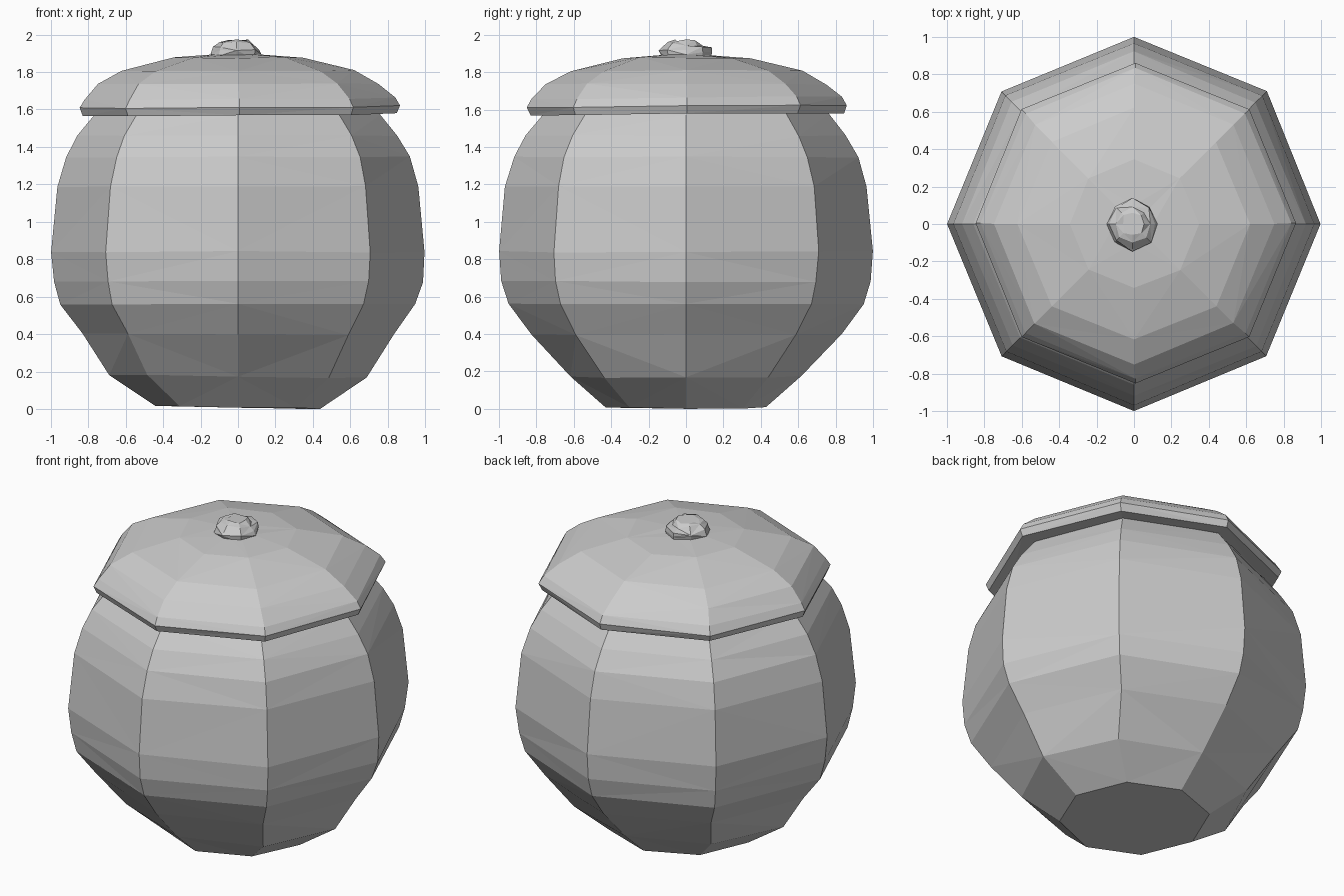
import bpy, math, random

cube = bpy.data.objects.get("Cube")
if cube:
    bpy.data.objects.remove(cube)
random.seed(4)

clay = bpy.data.materials.new("grey clay")
clay.use_nodes = True
GREY = (0.6, 0.6, 0.6, 1)
clay.diffuse_color = GREY
clay.node_tree.nodes["Principled BSDF"].inputs["Base Color"].default_value = GREY


def turned(name, profile, wobble, warp=None, sides=8):
    """Flat-shaded turned form with slightly uneven corners, capped at both ends."""
    verts, faces = [], []
    for r, z in profile:
        for i in range(sides):
            a = math.tau * i / sides
            rr = r + random.uniform(-wobble, wobble)
            p = (rr * math.cos(a), rr * math.sin(a), z + random.uniform(-wobble, wobble))
            verts.append(warp(*p) if warp else p)
    for k in range(len(profile) - 1):
        for i in range(sides):
            j = (i + 1) % sides
            a, b = k * sides, (k + 1) * sides
            # split every quad so the uneven corners make crisp facets
            if (i + k) % 2:
                faces += [(a + i, a + j, b + j), (a + i, b + j, b + i)]
            else:
                faces += [(a + i, a + j, b + i), (a + j, b + j, b + i)]
    faces.append(tuple(reversed(range(sides))))
    top = (len(profile) - 1) * sides
    faces.append(tuple(range(top, top + sides)))
    mesh = bpy.data.meshes.new(name)
    mesh.from_pydata(verts, [], faces)
    mesh.materials.append(clay)
    obj = bpy.data.objects.new(name, mesh)
    bpy.context.collection.objects.link(obj)
    return obj


def foot_warp(x, y, z):
    # the foot is a little wider than deep and leans down to one side
    low = max(0, 1 - z / 0.5)
    squeeze = 1 - 0.1 * max(0, 1 - abs(z - 0.17) / 0.2)
    return x, y * squeeze, max(0, z - 0.02 * low * x)


def lid_warp(x, y, z):
    # the lid sits slightly tilted, its rim lower at the front
    rim = max(0, min(1, (1.75 - z) / 0.1))
    return x + 0.008 * rim, y + 0.005 * rim, z + rim * (0.008 * x + 0.008 * y)


# Jar body
turned("jar_body", [(0.44, 0.01), (0.685, 0.175), (0.83, 0.4), (0.95, 0.56),
                    (0.985, 0.68), (1.0, 0.84), (0.967, 1.19), (0.92, 1.345),
                    (0.855, 1.46), (0.76, 1.575), (0.72, 1.61)], 0.004, foot_warp)

# Lid with an undercut rim and a shallow dome
turned("lid", [(0.72, 1.585), (0.84, 1.573), (0.857, 1.615), (0.83, 1.66),
               (0.75, 1.735), (0.62, 1.807), (0.345, 1.877), (0.1, 1.892)],
       0.004, lid_warp)

# Lumpy knob
turned("knob", [(0.125, 1.875), (0.135, 1.905), (0.13, 1.925),
                (0.095, 1.95), (0.06, 1.97)], 0.012,
       lambda x, y, z: (x - 0.008, y, z))
